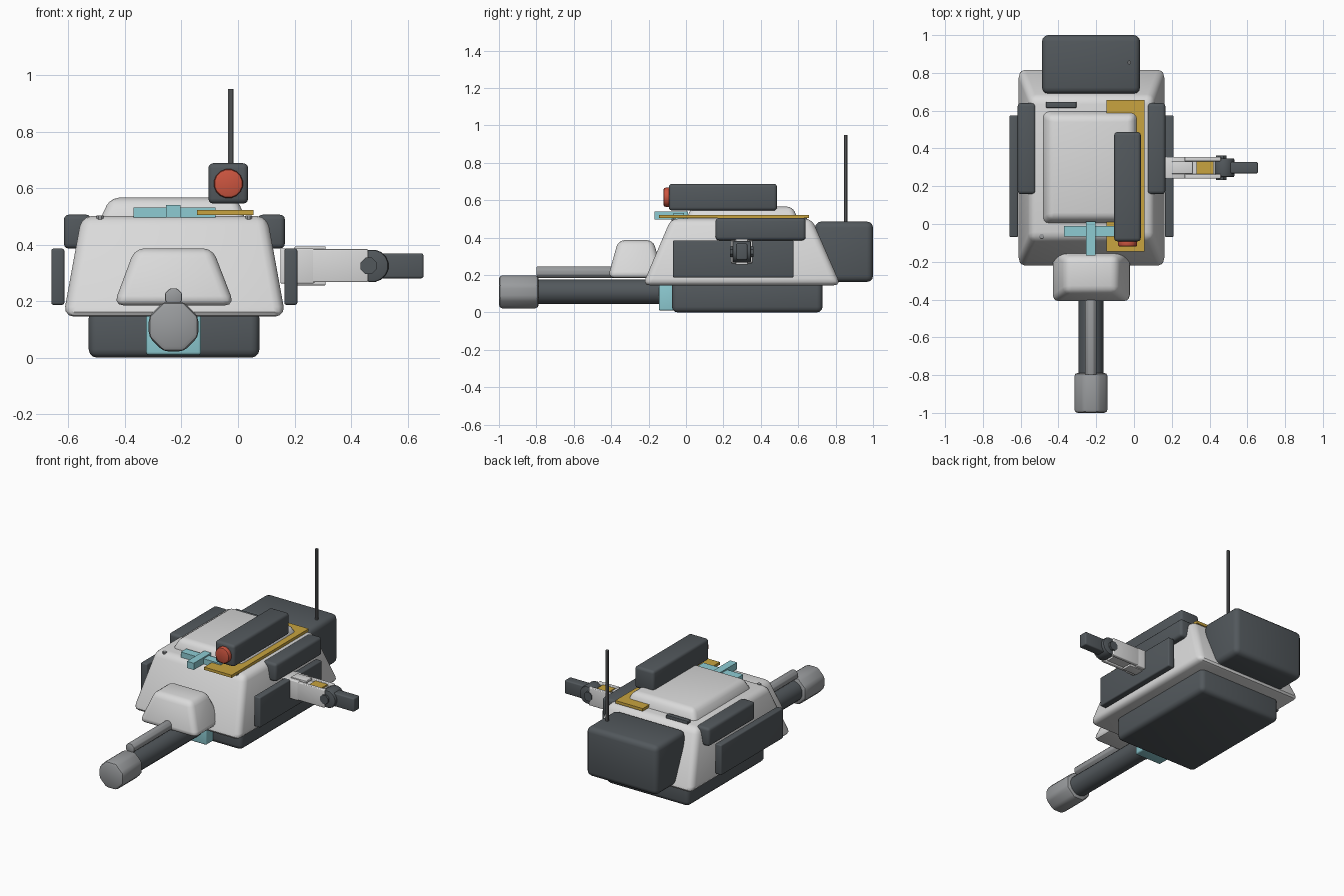
import bpy, bmesh, math
from mathutils import Matrix, Vector

if "Cube" in bpy.data.objects:
    bpy.data.objects.remove(bpy.data.objects["Cube"])


def material(name, r, g, b):
    m = bpy.data.materials.new(name)
    m.diffuse_color = (r, g, b, 1)
    m.use_nodes = True
    m.node_tree.nodes["Principled BSDF"].inputs["Base Color"].default_value = m.diffuse_color
    return m


LIGHT = material("light grey armour", 0.70, 0.70, 0.70)
DARK = material("dark slate", 0.085, 0.098, 0.108)
STEEL = material("mid grey steel", 0.32, 0.33, 0.34)
ROD = material("dark steel", 0.14, 0.145, 0.15)
CYAN = material("pale cyan", 0.27, 0.60, 0.65)
GOLD = material("golden yellow", 0.58, 0.37, 0.05)
RED = material("signal red", 0.60, 0.09, 0.05)


def finish(name, bm, mat, bevel, segments, angle=40):
    bmesh.ops.recalc_face_normals(bm, faces=bm.faces)
    me = bpy.data.meshes.new(name)
    bm.to_mesh(me)
    bm.free()
    ob = bpy.data.objects.new(name, me)
    bpy.context.collection.objects.link(ob)
    me.materials.append(mat)
    bpy.ops.object.select_all(action='DESELECT')
    ob.select_set(True)
    bpy.context.view_layer.objects.active = ob
    if bevel:
        mod = ob.modifiers.new("soft edges", 'BEVEL')
        mod.width = bevel
        mod.segments = segments
        mod.limit_method = 'ANGLE'
        mod.angle_limit = math.radians(30 if angle > 30 else 50)
        bpy.ops.object.modifier_apply(modifier=mod.name)
    bpy.ops.object.shade_smooth_by_angle(angle=math.radians(angle))
    return ob


def block(name, mat, x, y, z, bevel=0.0, top_x=None, top_y=None, segments=3):
    """Box from ranges, optionally with a different rectangle at the top."""
    bm = bmesh.new()
    rings = []
    for (xa, xb), (ya, yb), h in ((x, y, z[0]), (top_x or x, top_y or y, z[1])):
        rings.append([bm.verts.new(p) for p in
                      ((xa, ya, h), (xb, ya, h), (xb, yb, h), (xa, yb, h))])
    low, high = rings
    bm.faces.new(low)
    bm.faces.new(high)
    for i in range(4):
        j = (i + 1) % 4
        bm.faces.new((low[i], low[j], high[j], high[i]))
    return finish(name, bm, mat, bevel, segments)


def rod(name, mat, a, b, r, sides=16, bevel=0.0):
    """Cylinder between two points; flats face up when horizontal."""
    a, b = Vector(a), Vector(b)
    bm = bmesh.new()
    bmesh.ops.create_cone(bm, cap_ends=True, segments=sides,
                          radius1=r, radius2=r, depth=(b - a).length)
    bm.transform(Matrix.Rotation(math.pi / sides, 4, 'Z'))
    rot = (b - a).to_track_quat('Z', 'Y').to_matrix().to_4x4()
    bm.transform(Matrix.Translation((a + b) / 2) @ rot)
    return finish(name, bm, mat, bevel, 2, 30 if sides > 8 else 40)


CX = -0.225   # centre line of the turret

# Main turret body, roof and base
block("turret_hull", LIGHT, (-0.618, 0.168), (-0.232, 0.828), (0.145, 0.502), 0.038,
      (-0.553, 0.103), (-0.08, 0.672))
block("turret_roof", LIGHT, (-0.492, 0.032), (-0.006, 0.606), (0.48, 0.566), 0.03,
      (-0.452, -0.005), (0.03, 0.57))
block("turret_base", DARK, (-0.528, 0.076), (-0.075, 0.73), (0.0, 0.17), 0.03)
block("front_base_block", CYAN, (-0.325, -0.13), (-0.145, 0.0), (0.01, 0.17), 0.01)

# Gun: mantlet, barrel, muzzle and coaxial barrel
block("gun_mantlet", LIGHT, (-0.44, -0.012), (-0.418, -0.12), (0.185, 0.387), 0.035,
      (-0.365, -0.09), (-0.362, -0.175))
rod("gun_barrel", DARK, (CX - 0.003, -0.82, 0.11), (CX - 0.003, -0.05, 0.11), 0.067, 16)
rod("gun_muzzle", STEEL, (CX - 0.003, -1.0, 0.11), (CX - 0.003, -0.788, 0.11), 0.095, 8, 0.018)
rod("coaxial_barrel", STEEL, (CX - 0.003, -0.8, 0.215), (CX - 0.003, -0.3, 0.215), 0.033, 8, 0.005)

# Mirrored side armour and upper bins
for side, s in (("left", -1), ("right", 1)):
    def span(a, b):
        return tuple(sorted((CX + s * a, CX + s * b)))
    block(side + "_side_plate", DARK, span(0.389, 0.435), (-0.07, 0.575), (0.187, 0.386), 0.008)
    block(side + "_upper_bin", DARK, span(0.294, 0.391), (0.158, 0.64), (0.386, 0.506), 0.018)
    rod(side + "_deck_bolt", STEEL, (CX + s * 0.263, -0.065, 0.47),
        (CX + s * 0.263, -0.065, 0.503), 0.013, 8)

# Rear storage box and antenna
block("rear_box", DARK, (-0.487, 0.032), (0.69, 1.0), (0.163, 0.486), 0.033)
rod("antenna", ROD, (-0.025, 0.855, 0.47), (-0.025, 0.855, 0.95), 0.0105, 8)

# Roof sight with red lens, standing over a yellow plate
block("yellow_deck_plate", GOLD, (-0.145, 0.055), (-0.145, 0.657), (0.504, 0.522))
block("roof_sight", DARK, (-0.105, 0.036), (-0.092, 0.487), (0.545, 0.688), 0.018)
rod("sight_lens", RED, (-0.034, -0.12, 0.616), (-0.034, -0.08, 0.616), 0.052, 16, 0.01)

# Cyan cross handle and rear deck grille
block("handle_crossbar", CYAN, (-0.37, -0.08), (-0.066, -0.01), (0.495, 0.531))
block("handle_stem", CYAN, (-0.254, -0.204), (-0.168, 0.012), (0.496, 0.54))
block("rear_deck_grille", DARK, (-0.466, -0.305), (0.615, 0.647), (0.49, 0.52), 0.004)

# Right hand arm: root block, twin rails, yellow insert, joint and dark tip
AY = 0.298
block("arm_root", LIGHT, (0.15, 0.27), (AY - 0.058, AY + 0.058), (0.262, 0.387), 0.006)
block("arm_core", LIGHT, (0.25, 0.43), (AY - 0.036, AY + 0.036), (0.275, 0.368))
for label, s in (("front", -1), ("back", 1)):
    ys = sorted((AY + s * 0.034, AY + s * 0.058))
    block(label + "_arm_rail", LIGHT, (0.26, 0.46), ys, (0.267, 0.384), 0.005)
for label, za, zb in (("upper", 0.378, 0.394), ("lower", 0.256, 0.272)):
    block(label + "_arm_strip", LIGHT, (0.2, 0.31), (AY - 0.033, AY + 0.033), (za, zb), 0.004)
block("arm_insert", GOLD, (0.332, 0.42), (AY - 0.034, AY + 0.034), (0.28, 0.378))
rod("arm_knuckle", DARK, (0.475, AY - 0.05, 0.325), (0.475, AY + 0.05, 0.325), 0.058, 16, 0.008)
rod("arm_pivot", DARK, (0.462, AY - 0.064, 0.325), (0.462, AY + 0.064, 0.325), 0.031, 8)
block("arm_tip", DARK, (0.47, 0.656), (AY - 0.03, AY + 0.03), (0.281, 0.369), 0.008)
